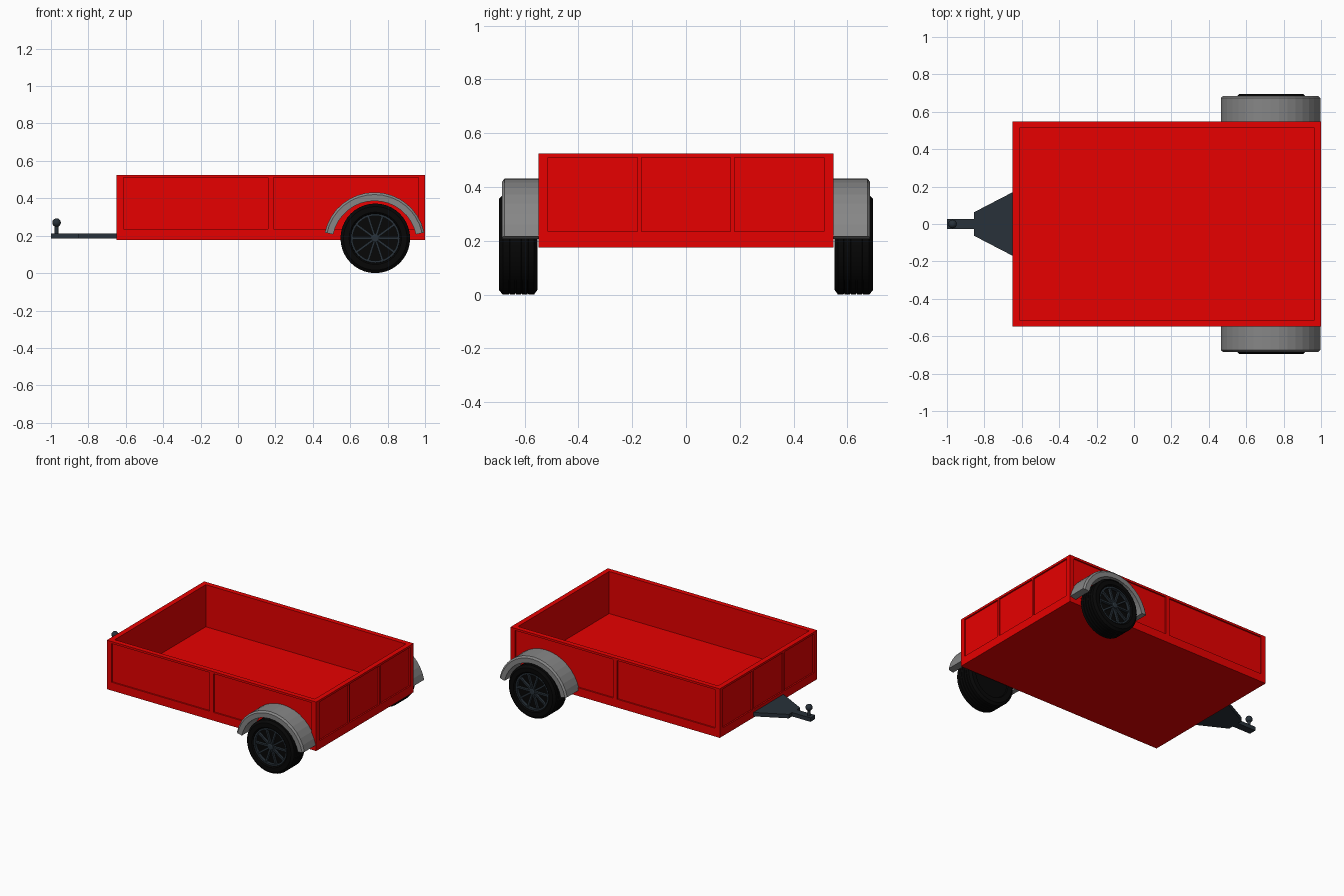
import bpy, bmesh
from math import sin, cos, pi, radians
from mathutils import Vector, Matrix

old = bpy.data.objects.get("Cube")
if old:
    bpy.data.objects.remove(old)


def material(name, rgb):
    m = bpy.data.materials.new(name)
    m.use_nodes = True
    m.diffuse_color = (*rgb, 1)
    m.node_tree.nodes["Principled BSDF"].inputs["Base Color"].default_value = (*rgb, 1)
    return m


RED = material("red paint", (0.8, 0, 0))
GREY = material("fender grey", (0.24, 0.24, 0.24))
STEEL = material("dark steel", (0.021, 0.031, 0.041))
RUBBER = material("black rubber", (0.002, 0.002, 0.002))


def finish(bm, name, mat, smooth=None):
    bmesh.ops.recalc_face_normals(bm, faces=bm.faces)
    me = bpy.data.meshes.new(name)
    bm.to_mesh(me)
    bm.free()
    me.materials.append(mat)
    ob = bpy.data.objects.new(name, me)
    bpy.context.collection.objects.link(ob)
    if smooth:
        bpy.ops.object.select_all(action='DESELECT')
        ob.select_set(True)
        bpy.context.view_layer.objects.active = ob
        bpy.ops.object.shade_smooth_by_angle(angle=radians(smooth))
    return ob


def add_box(bm, lo, hi, turn=Matrix()):
    lo, hi = Vector(lo), Vector(hi)
    bmesh.ops.create_cube(bm, size=1, matrix=turn @ Matrix.Translation((lo + hi) / 2)
                          @ Matrix.Diagonal((*(hi - lo), 1)))


def extrude(bm, faces, offset):
    geom = bmesh.ops.extrude_face_region(bm, geom=faces, use_keep_orig=True)["geom"]
    bmesh.ops.translate(bm, vec=offset,
                        verts=[v for v in geom if isinstance(v, bmesh.types.BMVert)])


def sweep(bm, section, centre, side, start, stop, steps, closed):
    """Sweep (radius, y) points around a sideways axis."""
    full = abs(stop - start) > 359
    rings = []
    for i in range(steps if full else steps + 1):
        a = radians(start + (stop - start) * i / steps)
        rings.append([bm.verts.new((centre[0] + r * cos(a), side * y, centre[1] + r * sin(a)))
                      for r, y in section])
    pairs = list(zip(rings, rings[1:] + rings[:1])) if full else list(zip(rings, rings[1:]))
    n = len(section)
    for p, q in pairs:
        for j in range(n if closed else n - 1):
            k = (j + 1) % n
            bm.faces.new((p[j], p[k], q[k], q[j]))
    # caps: ends of an arc, or the two discs of an open full turn
    if not full:
        bm.faces.new(rings[0])
        bm.faces.new(rings[-1])
    elif not closed:
        bm.faces.new([r[0] for r in rings])
        bm.faces.new([r[-1] for r in rings])


# Tray: cut box with recessed panels and an open top
X0, X1, YW, Z0, Z1 = -0.65, 1.0, 0.548, 0.176, 0.525
FLOOR, RECESS = 0.225, 0.01
X_PANELS = [(-0.613, 0.16), (0.19, 0.965)]
Y_PANELS = [(-0.513, -0.18), (-0.165, 0.165), (0.18, 0.513)]
Z_PANEL = (0.235, 0.51)


def within(v, spans):
    return any(a < v < b for a, b in spans)


bm = bmesh.new()
add_box(bm, (X0, -YW, Z0), (X1, YW, Z1))
for axis, spans in enumerate((X_PANELS, Y_PANELS, [Z_PANEL])):
    for value in (v for span in spans for v in span):
        co, no = Vector(), Vector()
        co[axis], no[axis] = value, 1
        bmesh.ops.bisect_plane(bm, geom=bm.verts[:] + bm.edges[:] + bm.faces[:],
                               plane_co=co, plane_no=no)


def push(outward, depth, rule):
    """Sink the outer faces on one side of the tray that satisfy the rule."""
    outward = Vector(outward)
    reach = max(v.co.dot(outward) for v in bm.verts)
    chosen = [f for f in bm.faces if all(v.co.dot(outward) > reach - 0.001 for v in f.verts)
              and rule(f.calc_center_median())]
    extrude(bm, chosen, -outward * depth)
    bmesh.ops.delete(bm, geom=chosen, context='FACES')


for s in (-1, 1):
    push((0, s, 0), RECESS, lambda c: within(c.x, X_PANELS) and within(c.z, [Z_PANEL]))
    push((s, 0, 0), RECESS, lambda c: within(c.y, Y_PANELS) and within(c.z, [Z_PANEL]))
push((0, 0, 1), Z1 - FLOOR, lambda c: X_PANELS[0][0] < c.x < X_PANELS[1][1]
     and abs(c.y) < Y_PANELS[2][1])
bmesh.ops.recalc_face_normals(bm, faces=bm.faces)
bmesh.ops.dissolve_limit(bm, angle_limit=0.01, verts=bm.verts[:], edges=bm.edges[:])
finish(bm, "tray", RED)

# Drawbar: tapered plate running into a narrow bar
bm = bmesh.new()
half = [(X0 + 0.005, 0.172), (-0.855, 0.063), (-0.855, 0.027), (-1, 0.027)]
outline = half + [(x, -y) for x, y in reversed(half)]
extrude(bm, [bm.faces.new([bm.verts.new((x, y, 0.185)) for x, y in outline])], (0, 0, 0.028))
finish(bm, "drawbar", STEEL)

# Hitch ball on its stem
bm = bmesh.new()
bmesh.ops.create_cone(bm, cap_ends=True, segments=16, radius1=0.011, radius2=0.011, depth=0.06,
                      matrix=Matrix.Translation((-0.97, 0, 0.235)))
bmesh.ops.create_uvsphere(bm, u_segments=16, v_segments=10, radius=0.023,
                          matrix=Matrix.Translation((-0.97, 0, 0.27)))
finish(bm, "hitch_ball", STEEL, 40)

# Wheels and fenders on both sides
R = 0.186
AXLE = (0.734, R)
tyre = [(0.13, 0.56), (0.135, 0.552), (0.168, 0.552), (R, 0.565)]
for groove in (0.588, 0.611, 0.634, 0.657):
    tyre += [(R, groove - 0.002), (R - 0.004, groove - 0.001),
             (R - 0.004, groove + 0.001), (R, groove + 0.002)]
tyre += [(R, 0.681), (0.17, 0.695), (0.14, 0.695), (0.132, 0.688), (0.13, 0.665)]
rim = [(0.12, 0.664), (0.12, 0.686), (0.131, 0.686), (0.131, 0.664)]
arch = [(0.226, 0.54), (0.272, 0.54), (0.272, 0.674), (0.26, 0.684), (0.226, 0.684)]

for s, label in ((-1, "front"), (1, "back")):
    bm = bmesh.new()
    sweep(bm, tyre, AXLE, s, 0, 360, 40, False)
    finish(bm, label + "_tyre", RUBBER, 30)

    bm = bmesh.new()
    sweep(bm, rim, AXLE, s, 0, 360, 40, True)
    sweep(bm, [(0.022, 0.66), (0.022, 0.686), (0.016, 0.69)], AXLE, s, 0, 360, 20, False)
    for i in range(10):
        turn = Matrix.Translation((AXLE[0], s * 0.673, AXLE[1])) @ Matrix.Rotation(i * pi / 5, 4, 'Y')
        add_box(bm, (0.018, -0.009, -0.006), (0.122, 0.009, 0.006), turn)
    finish(bm, label + "_rim", STEEL, 30)

    bm = bmesh.new()
    sweep(bm, arch, (0.73, 0.16), s, 12, 168, 16, True)
    finish(bm, label + "_fender", GREY)
